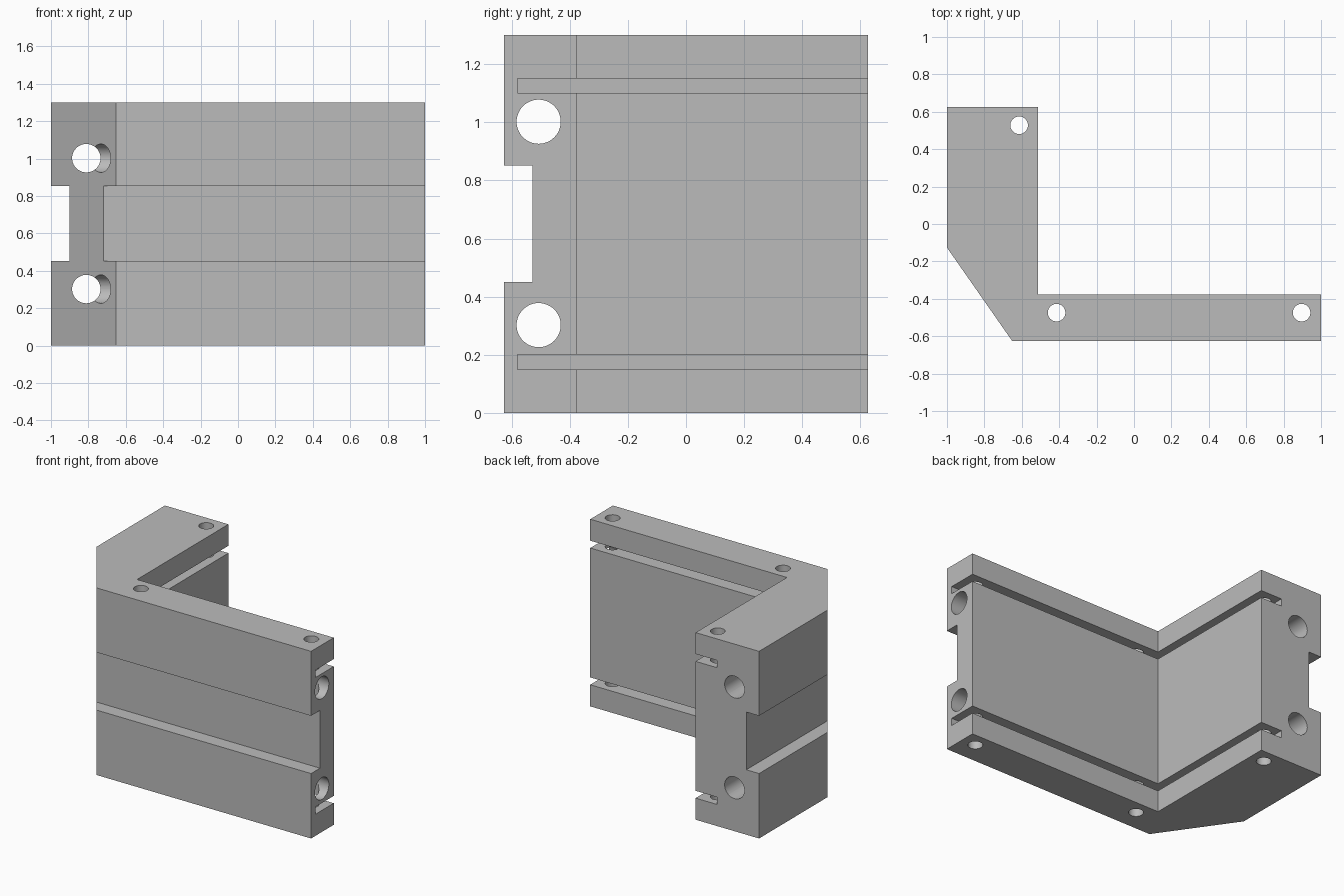
import bpy, bmesh
from math import radians
from mathutils import Matrix, Vector

if "Cube" in bpy.data.objects:
    bpy.data.objects.remove(bpy.data.objects["Cube"])

HEIGHT = 1.3
FRONT, BACK = -0.626, 0.626
INNER_X, INNER_Y = -0.512, -0.377

grey = bpy.data.materials.new("plain grey")
grey.use_nodes = True
grey.diffuse_color = (0.5, 0.5, 0.5, 1)
grey.node_tree.nodes["Principled BSDF"].inputs["Base Color"].default_value = (0.5, 0.5, 0.5, 1)


def add_object(name, bm):
    bmesh.ops.recalc_face_normals(bm, faces=bm.faces)
    mesh = bpy.data.meshes.new(name)
    bm.to_mesh(mesh)
    bm.free()
    mesh.materials.append(grey)
    obj = bpy.data.objects.new(name, mesh)
    bpy.context.collection.objects.link(obj)
    return obj


def prism(name, outline, z0, z1):
    """Extrude a plan outline from z0 up to z1."""
    bm = bmesh.new()
    face = bm.faces.new([bm.verts.new((x, y, z0)) for x, y in outline])
    top = bmesh.ops.extrude_face_region(bm, geom=[face])["geom"]
    verts = [v for v in top if isinstance(v, bmesh.types.BMVert)]
    bmesh.ops.translate(bm, verts=verts, vec=(0, 0, z1 - z0))
    return add_object(name, bm)


def box(name, x0, x1, y0, y1, z0, z1):
    return prism(name, [(x0, y0), (x1, y0), (x1, y1), (x0, y1)], z0, z1)


def drill(name, centre, axis, radius):
    """A long round bar along the axis."""
    bm = bmesh.new()
    turn = Vector((0, 0, 1)).rotation_difference(Vector(axis)).to_matrix().to_4x4()
    bmesh.ops.create_cone(bm, cap_ends=True, segments=48, radius1=radius,
                          radius2=radius, depth=4,
                          matrix=Matrix.Translation(centre) @ turn)
    return add_object(name, bm)


# L-shaped body with a chamfered outer corner
body = prism("corner_bracket", [
    (-1, BACK), (-1, -0.126), (-0.651, FRONT), (1, FRONT),
    (1, INNER_Y), (INNER_X, INNER_Y), (INNER_X, BACK)], 0, HEIGHT)

# Wide outer channels on the front and the right side
cutters = [
    box("front_channel", -1.2, 1.2, -0.8, -0.528, 0.451, 0.852),
    box("side_channel", -1.2, -0.902, -0.8, 0.8, 0.451, 0.852),
]

# Narrow L-shaped slots running round the inner faces
for z in (0.15, 1.1):
    cutters.append(prism("inner_slot", [
        (-0.676, 0.8), (-0.676, -0.579), (1.2, -0.579),
        (1.2, -0.2), (-0.3, -0.2), (-0.3, 0.8)], z, z + 0.051))

# Long bolt holes through each wing
for z in (0.302, 1.002):
    cutters.append(drill("long_wing_hole", (0, -0.507, z), (1, 0, 0), 0.076))
    cutters.append(drill("short_wing_hole", (-0.811, 0, z), (0, 1, 0), 0.076))

# Vertical pin holes
for x, y in ((-0.614, 0.528), (-0.414, -0.474), (0.896, -0.474)):
    cutters.append(drill("pin_hole", (x, y, 0.65), (0, 0, 1), 0.047))

# Cut everything out of the body
bpy.ops.object.select_all(action="DESELECT")
bpy.context.view_layer.objects.active = body
body.select_set(True)
for cutter in cutters:
    cutter.hide_render = True
    mod = body.modifiers.new("cut", "BOOLEAN")
    mod.operation = "DIFFERENCE"
    mod.solver = "EXACT"
    mod.object = cutter
    bpy.ops.object.modifier_apply(modifier=mod.name)
    bpy.data.objects.remove(cutter)

bpy.ops.object.shade_smooth_by_angle(angle=radians(25))
